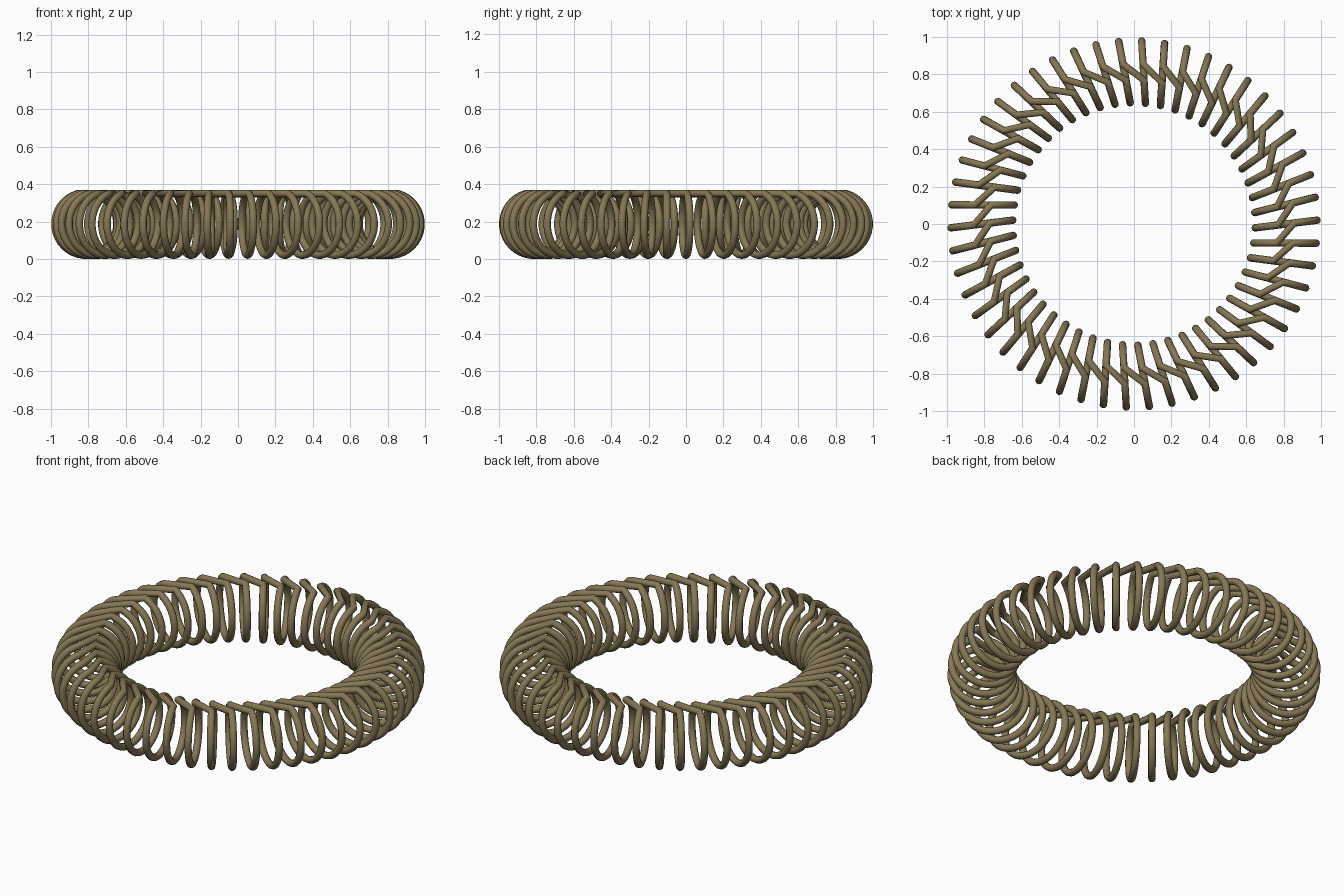
import bpy
from math import sin, cos, radians, pi

if "Cube" in bpy.data.objects:
    bpy.data.objects.remove(bpy.data.objects["Cube"])

COILS = 50          # loops around the ring
RING_R = 0.8135     # ring radius to loop centres
LOOP_R = 0.1675     # radius of each loop
WIRE_R = 0.02
CANT = radians(7)   # each flat loop is turned off the radial plane
GAP = 15            # degrees either side of the loop top used by the step to the next loop
STEPS = 33

# Path: flat canted loops, each joined to the next by a straight step over the top
points = []
for k in range(COILS):
    phase = -2 * pi * k / COILS
    for i in range(STEPS + 1):
        t = radians(90 + GAP + (360 - 2 * GAP) * i / STEPS)
        d = LOOP_R * cos(t)
        x, y = RING_R + d * cos(CANT), d * sin(CANT)
        points.append((x * cos(phase) - y * sin(phase),
                       x * sin(phase) + y * cos(phase),
                       LOOP_R + WIRE_R + LOOP_R * sin(t)))

# Round wire swept along the closed path
curve = bpy.data.curves.new("canted_coil_spring", 'CURVE')
curve.dimensions = '3D'
curve.bevel_depth = WIRE_R
curve.bevel_resolution = 3
spline = curve.splines.new('POLY')
spline.points.add(len(points) - 1)
for p, co in zip(spline.points, points):
    p.co = (*co, 1)
spline.use_cyclic_u = True
spring = bpy.data.objects.new("canted_coil_spring", curve)
bpy.context.collection.objects.link(spring)

# Bronze-coloured wire
mat = bpy.data.materials.new("bronze_wire")
mat.diffuse_color = (0.24, 0.185, 0.09, 1)
mat.use_nodes = True
mat.node_tree.nodes["Principled BSDF"].inputs["Base Color"].default_value = mat.diffuse_color
curve.materials.append(mat)

# Final smooth mesh
bpy.context.view_layer.objects.active = spring
spring.select_set(True)
bpy.ops.object.convert(target='MESH')
bpy.ops.object.shade_smooth_by_angle(angle=radians(50))
